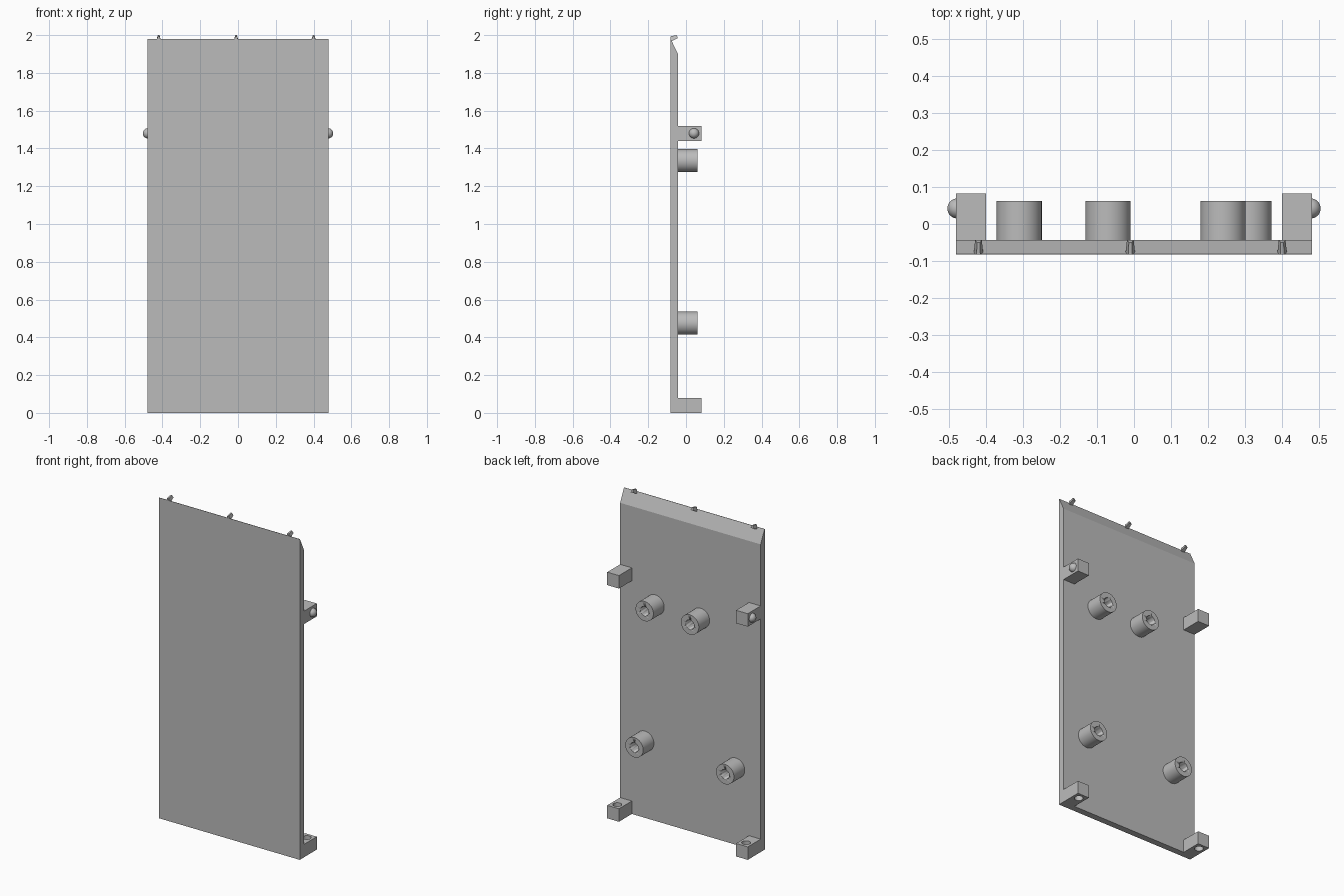
import bpy, bmesh
from math import radians
from mathutils import Matrix, Vector

if "Cube" in bpy.data.objects:
    bpy.data.objects.remove(bpy.data.objects["Cube"], do_unlink=True)

GREY = (0.5, 0.5, 0.5, 1)
mat = bpy.data.materials.new("plain grey")
mat.use_nodes = True
mat.diffuse_color = GREY
mat.node_tree.nodes["Principled BSDF"].inputs["Base Color"].default_value = GREY

HALF_W, FRONT, BACK, REAR = 0.48, -0.083, -0.043, 0.083
PIN_Y = 0.042


def finish(name, bm, smooth=False):
    bmesh.ops.recalc_face_normals(bm, faces=bm.faces)
    mesh = bpy.data.meshes.new(name)
    bm.to_mesh(mesh)
    bm.free()
    ob = bpy.data.objects.new(name, mesh)
    bpy.context.scene.collection.objects.link(ob)
    mesh.materials.append(mat)
    if smooth:
        bpy.ops.object.select_all(action='DESELECT')
        ob.select_set(True)
        bpy.context.view_layer.objects.active = ob
        bpy.ops.object.shade_smooth_by_angle(angle=radians(35))
    return ob


def loft(name, first, second):
    """Solid between two matching outlines."""
    bm = bmesh.new()
    a = [bm.verts.new(p) for p in first]
    b = [bm.verts.new(p) for p in second]
    bm.faces.new(a)
    bm.faces.new(b[::-1])
    for i in range(len(a)):
        j = (i + 1) % len(a)
        bm.faces.new((a[i], b[i], b[j], a[j]))
    return finish(name, bm)


def box(name, lo, hi):
    bm = bmesh.new()
    size, mid = Vector(hi) - Vector(lo), (Vector(hi) + Vector(lo)) / 2
    bmesh.ops.create_cube(bm, size=1, matrix=Matrix.Translation(mid) @ Matrix.Diagonal((*size, 1)))
    return finish(name, bm)


def cylinder(name, centre, radius, depth, axis, sides=48):
    bm = bmesh.new()
    turn = Matrix.Rotation(radians(90), 4, 'X') if axis == 'Y' else Matrix()
    bmesh.ops.create_cone(bm, cap_ends=True, segments=sides, radius1=radius, radius2=radius,
                          depth=depth, matrix=Matrix.Translation(centre) @ turn)
    return finish(name, bm, smooth=True)


def drill(ob, cutter):
    cut = ob.modifiers.new("hole", 'BOOLEAN')
    cut.object = cutter
    cut.solver = 'EXACT'
    cutter.hide_render = True
    cutter.hide_set(True)


# Panel with a sloped rear top edge
profile = [(FRONT, 0), (BACK, 0), (BACK, 1.9), (FRONT + 0.002, 1.98), (FRONT, 1.98)]
loft("panel", [(-HALF_W, y, z) for y, z in profile], [(HALF_W, y, z) for y, z in profile])

# Corner blocks: snap pins on the upper pair, screw holes in the lower pair
for side, s in (("left", 1), ("right", -1)):
    x0, x1 = sorted((s * 0.4, s * HALF_W))
    box(f"upper_block_{side}", (x0, BACK, 1.44), (x1, REAR, 1.52))
    bm = bmesh.new()
    bmesh.ops.create_uvsphere(bm, u_segments=32, v_segments=16, radius=0.027,
                              matrix=Matrix.Translation((s * 0.477, PIN_Y, 1.48)))
    finish(f"snap_pin_{side}", bm, smooth=True)
    foot = box(f"lower_block_{side}", (x0, BACK, 0), (x1, REAR, 0.08))
    drill(foot, cylinder(f"foot_cutter_{side}", (s * 0.44, PIN_Y, 0.04), 0.025, 0.2, 'Z', 32))

# Hollow mounting bosses on the rear face
BOSS_END = 0.062
for i, (x, z) in enumerate([(0.24, 1.335), (-0.07, 1.335), (0.31, 0.475), (-0.31, 0.475)]):
    mid = (BACK + BOSS_END) / 2
    boss = cylinder(f"mounting_boss_{i + 1}", (x, mid, z), 0.061, BOSS_END - BACK, 'Y')
    drill(boss, cylinder(f"boss_cutter_{i + 1}", (x, mid, z), 0.029, 0.3, 'Y', 32))

# Small ridged hooks leaning back over the top edge
for i, x in enumerate((-0.42, -0.01, 0.4)):
    loft(f"top_hook_{i + 1}",
         [(x - 0.013, FRONT + 0.003, 1.966), (x + 0.013, FRONT + 0.003, 1.966),
          (x + 0.005, FRONT, 1.993), (x - 0.005, FRONT, 1.993)],
         [(x - 0.009, -0.043, 1.984), (x + 0.009, -0.043, 1.984),
          (x + 0.004, -0.05, 2.0), (x - 0.004, -0.05, 2.0)])
